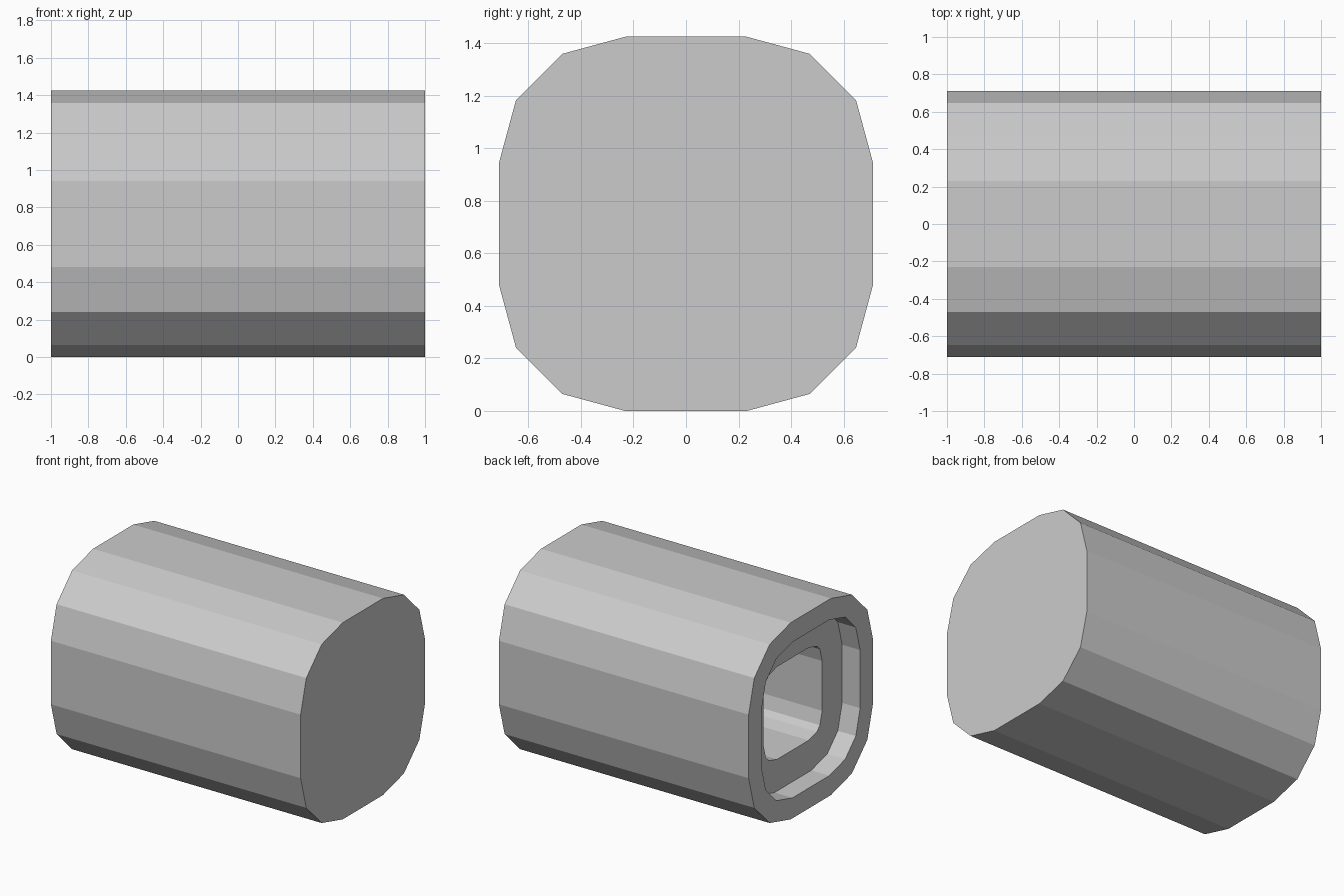
import bpy, bmesh
from math import radians, sin, cos

if "Cube" in bpy.data.objects:
    bpy.data.objects.remove(bpy.data.objects["Cube"])

HALF = 0.712

# eighth of the outline: (y, z, bisector angle from z axis, half of the corner's turn)
CORNERS = [(0.23, HALF, 7.5, 7.5), (0.47, 0.647, 30, 15),
           (0.647, 0.47, 60, 15), (HALF, 0.23, 82.5, 7.5)]


def outline(inset):
    """Sixteen-sided rounded-square outline, offset evenly inward."""
    quarter = []
    for y, z, bis, half in CORNERS:
        d = inset / cos(radians(half))
        quarter.append((y - d * sin(radians(bis)), z - d * cos(radians(bis))))
    pts = []
    for k in range(4):
        for y, z in quarter:
            for _ in range(k):
                y, z = z, -y
            pts.append((y, z))
    return pts


bm = bmesh.new()

# stations from the closed end, over the rim, into the stepped bore
stations = [(1.0, 0.0), (-1.0, 0.0), (-1.0, 0.148), (-0.856, 0.148),
            (-0.856, 0.377), (0.55, 0.377)]
rings = [[bm.verts.new((x, y, z + HALF)) for y, z in outline(i)]
         for x, i in stations]
for a, b in zip(rings, rings[1:]):
    for i in range(16):
        j = (i + 1) % 16
        bm.faces.new((a[i], a[j], b[j], b[i]))

# closed end and bore floor
bm.faces.new(rings[0])
bm.faces.new(rings[-1])
bmesh.ops.recalc_face_normals(bm, faces=bm.faces)

mesh = bpy.data.meshes.new("stepped_sleeve")
bm.to_mesh(mesh)
bm.free()
obj = bpy.data.objects.new("stepped_sleeve", mesh)
bpy.context.collection.objects.link(obj)
